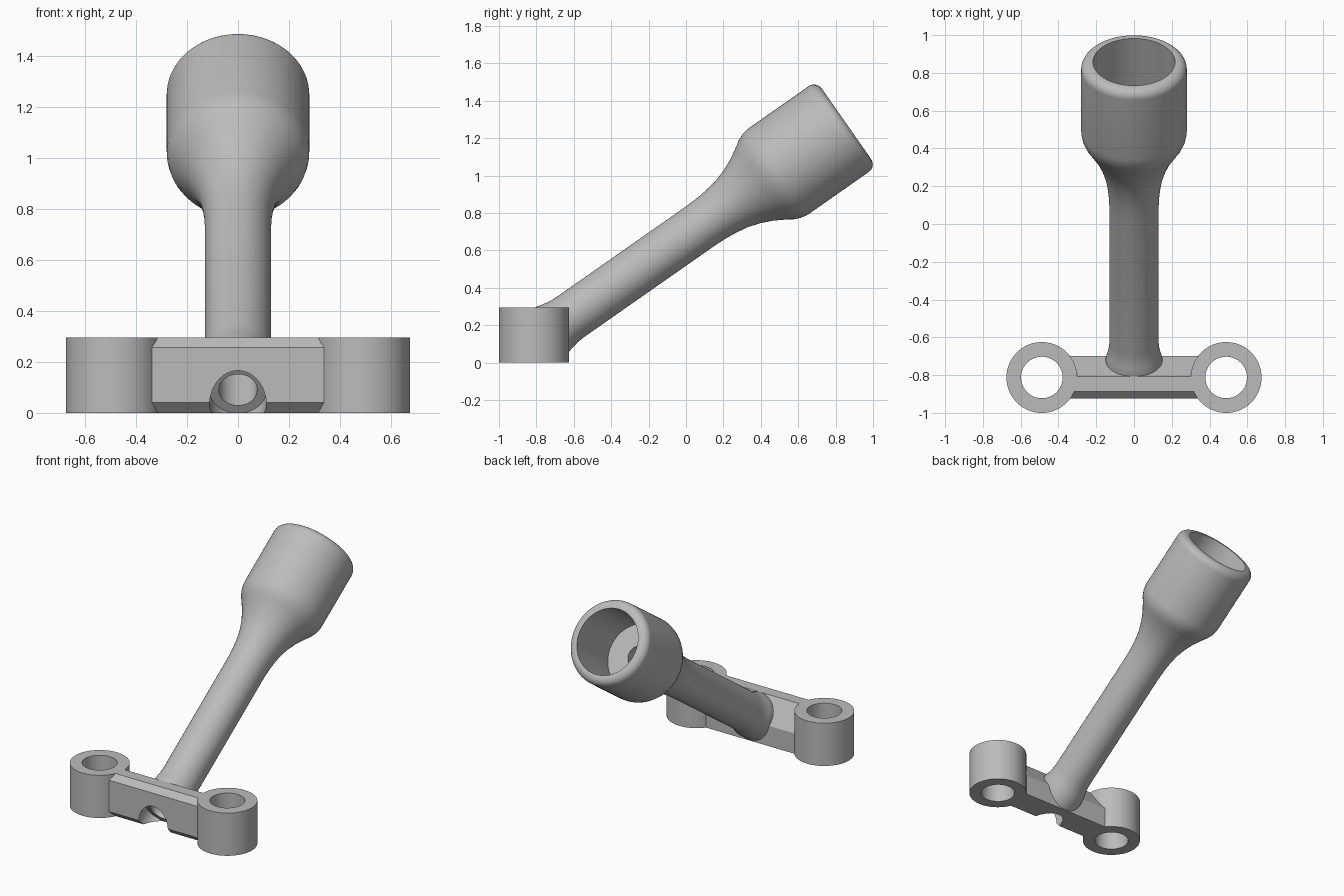
import bpy
import bmesh
from math import cos, sin, pi, radians
from mathutils import Matrix, Vector

SEGMENTS = 72
TILT = Matrix.Translation((0, 0, 0.677)) @ Matrix.Rotation(radians(-55), 4, 'X')

cube = bpy.data.objects.get("Cube")
if cube:
    bpy.data.objects.remove(cube, do_unlink=True)

grey = bpy.data.materials.new("light_grey")
grey.use_nodes = True
colour = (0.5, 0.5, 0.5, 1)
grey.diffuse_color = colour
grey.node_tree.nodes["Principled BSDF"].inputs["Base Color"].default_value = colour


def finish(name, bm):
    bmesh.ops.recalc_face_normals(bm, faces=bm.faces[:])
    mesh = bpy.data.meshes.new(name)
    bm.to_mesh(mesh)
    bm.free()
    mesh.materials.append(grey)
    obj = bpy.data.objects.new(name, mesh)
    bpy.context.collection.objects.link(obj)
    return obj


def lathe(name, profile, matrix):
    """Closed solid turned from (radius, height) points about local z."""
    bm = bmesh.new()
    rings = []
    for r, h in profile:
        rings.append([bm.verts.new((r * cos(2 * pi * i / SEGMENTS), r * sin(2 * pi * i / SEGMENTS), h))
                      for i in range(SEGMENTS)])
    for low, high in zip(rings, rings[1:]):
        for i in range(SEGMENTS):
            j = (i + 1) % SEGMENTS
            bm.faces.new((low[i], low[j], high[j], high[i]))
    bm.faces.new(rings[0][::-1])
    bm.faces.new(rings[-1])
    bm.transform(matrix)
    return finish(name, bm)


def combine(target, other, operation):
    mod = target.modifiers.new(operation.lower(), 'BOOLEAN')
    mod.operation = operation
    mod.solver = 'EXACT'
    mod.object = other
    other.hide_render = True
    bpy.context.view_layer.objects.active = target
    bpy.ops.object.modifier_apply(modifier=mod.name)
    bpy.data.objects.remove(other, do_unlink=True)


# Cross bar: chamfered front, back slope square to the arm
bm = bmesh.new()
section = [(-0.925, 0.04), (-0.925, 0.257), (-0.887, 0.295), (-0.808, 0.295),
           (-0.70, 0.14), (-0.70, 0), (-0.885, 0)]
face = bm.faces.new([bm.verts.new((-0.345, y, z)) for y, z in section])
new = bmesh.ops.extrude_face_region(bm, geom=[face])["geom"]
bmesh.ops.translate(bm, vec=Vector((0.69, 0, 0)), verts=[v for v in new if isinstance(v, bmesh.types.BMVert)])
mount = finish("socket_arm_mount", bm)

# Round mounting lugs
for side in (-1, 1):
    place = Matrix.Translation((side * 0.488, -0.8125, 0))
    combine(mount, lathe("lug", [(0.1875, 0), (0.1875, 0.295)], place), 'UNION')
    combine(mount, lathe("lug_bore", [(0.11, -0.1), (0.11, 0.4)], place), 'DIFFERENCE')

# Slanted arm with flared foot, swelling shoulder and rounded rim
outline = [(0.15, -0.958), (0.15, -0.875), (0.141, -0.84), (0.133, -0.80), (0.13, -0.76),
           (0.13, 0.10), (0.133, 0.17), (0.139, 0.23), (0.151, 0.30), (0.172, 0.366),
           (0.20, 0.43), (0.237, 0.493), (0.258, 0.525), (0.272, 0.557), (0.279, 0.59), (0.28, 0.615)]
outline += [(0.23 + 0.05 * cos(a * pi / 16), 0.997 + 0.05 * sin(a * pi / 16)) for a in range(9)]
combine(mount, lathe("arm", outline, TILT), 'UNION')

# Socket cup, through bore and front counterbore
drill = [(0.112, -1.25), (0.112, -1.023), (0.075, -1.023), (0.075, 0.635), (0.217, 0.635), (0.217, 1.2)]
combine(mount, lathe("drill", drill, TILT), 'DIFFERENCE')

bpy.ops.object.select_all(action='DESELECT')
mount.select_set(True)
bpy.context.view_layer.objects.active = mount
bpy.ops.object.shade_smooth_by_angle(angle=radians(25))
